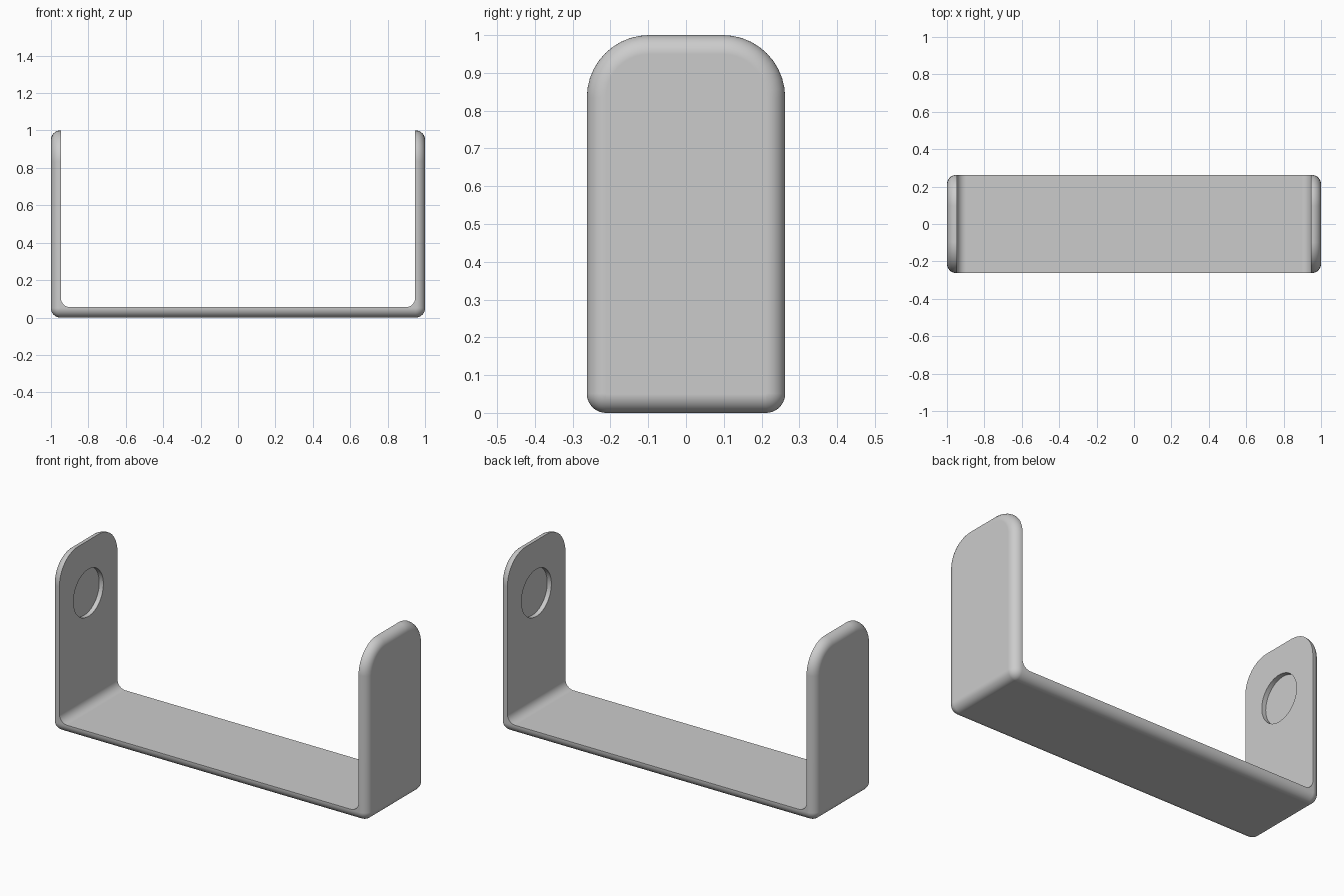
import bpy, bmesh
from math import sin, cos, pi

HALF_W, T, R = 0.2625, 0.053, 0.05      # half width, sheet thickness, edge fillet
TOP_R, LOW_R = 0.165, 0.051             # outline corner radii
STEPS = 10

if "Cube" in bpy.data.objects:
    bpy.data.objects.remove(bpy.data.objects["Cube"])

metal = bpy.data.materials.new("plain_grey")
metal.use_nodes = True
grey = (0.6, 0.6, 0.6, 1)
metal.diffuse_color = grey
metal.node_tree.nodes["Principled BSDF"].inputs["Base Color"].default_value = grey


def rounded_outline(half, low, high, r_low, r_high):
    """Closed outline of a rectangle with different top and bottom radii."""
    corners = [(half, high, r_high, -1, -1), (-half, high, r_high, 1, -1),
               (-half, low, r_low, 1, 1), (half, low, r_low, -1, 1)]
    pts = []
    for k, (u, v, r, su, sv) in enumerate(corners):
        for i in range(STEPS + 1):
            a = pi / 2 * (k + i / STEPS)
            pts.append((u + su * r + r * cos(a), v + sv * r + r * sin(a)))
    return pts


def loft(name, rings):
    """Skin a row of matching rings and cap both ends."""
    bm = bmesh.new()
    loops = [[bm.verts.new(p) for p in ring] for ring in rings]
    for a, b in zip(loops, loops[1:]):
        for i in range(len(a)):
            j = (i + 1) % len(a)
            bm.faces.new((a[i], a[j], b[j], b[i]))
    bm.faces.new(loops[0])
    bm.faces.new(loops[-1])
    bmesh.ops.recalc_face_normals(bm, faces=bm.faces)
    mesh = bpy.data.meshes.new(name)
    bm.to_mesh(mesh)
    bm.free()
    mesh.materials.append(metal)
    obj = bpy.data.objects.new(name, mesh)
    bpy.context.collection.objects.link(obj)
    return obj


# Solid block with the side outline, its ends rounded over by shrinking rings
sections = []
for i in range(STEPS + 1):
    a = pi / 2 * i / STEPS
    sections.append((-1 + R * (1 - sin(a)), R * (1 - cos(a))))
sections = sections[::-1]
ends = [(x, d) for x, d in ((-1 + R * (1 - cos(pi / 2 * i / STEPS)),
        R * (1 - sin(pi / 2 * i / STEPS))) for i in range(STEPS + 1))]
ends += [(-x, d) for x, d in reversed(ends)]
bracket = loft("bracket", [
    [(x, y, z) for y, z in rounded_outline(HALF_W - d, d, 1 - d, LOW_R - d, TOP_R - d)]
    for x, d in ends])

# Channel between the walls, with filleted lower corners
channel = rounded_outline(1 - T, T + 0.002, 1.5, R, R)
cutters = [loft("channel_cutter", [[(x, y, z) for x, z in channel] for y in (-1, 1)])]

# Shallow round recess on the inner face of each wall
for side in (-1, 1):
    disc = [(0.135 * cos(2 * pi * i / 64), 0.70 + 0.135 * sin(2 * pi * i / 64))
            for i in range(64)]
    cutters.append(loft("recess_cutter", [[(side * x, y, z) for y, z in disc]
                                          for x in (0.9, 1 - T + 0.026)]))

bpy.context.view_layer.objects.active = bracket
bracket.select_set(True)
for cutter in cutters:
    mod = bracket.modifiers.new("cut", "BOOLEAN")
    mod.operation, mod.solver, mod.object = "DIFFERENCE", "EXACT", cutter
    bpy.ops.object.modifier_apply(modifier=mod.name)
    bpy.data.objects.remove(cutter)

# Smooth fillets, crisp rims, flat faces kept flat
bpy.ops.object.shade_smooth_by_angle(angle=pi / 6)
weighted = bracket.modifiers.new("weighted_normals", "WEIGHTED_NORMAL")
weighted.keep_sharp = True
